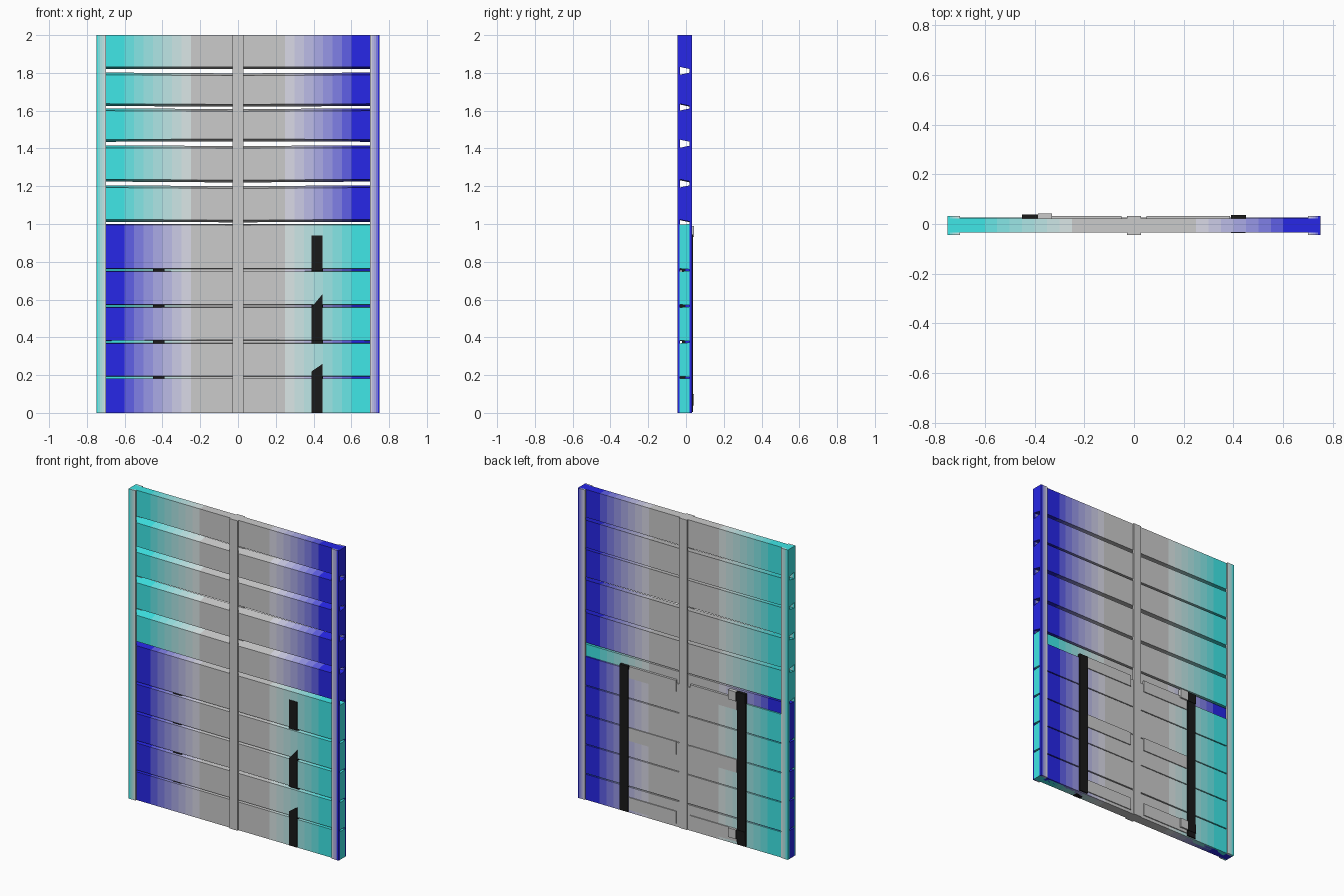
import bpy, random

if "Cube" in bpy.data.objects:
    bpy.data.objects.remove(bpy.data.objects["Cube"])

random.seed(4)
GREY, TEAL, BLUE, BLACK = (.8, .8, .8), (.05, .8, .8), (.02, .02, .8), (.01, .01, .01)
STEPS = 8
mats = {}


def material(name, col):
    if name not in mats:
        mats[name] = bpy.data.materials.new(name)
        mats[name].diffuse_color = (*col, 1)
    return mats[name]


def shade(t):
    """Tint from teal (t=-1) through grey (0) to blue (1)."""
    k = max(-STEPS, min(STEPS, round(t * STEPS)))
    end, f = (BLUE if k > 0 else TEAL), abs(k) / STEPS
    return material(f"tint_{k}", [g + (e - g) * f for g, e in zip(GREY, end)])


def board(name, xs, z, y, bevel=0, wobble=0, tint=None):
    """Board along x: one cross-section per x, narrower on the front face."""
    verts, faces = [], []
    n = len(xs)
    bend = [random.uniform(-wobble, wobble) for _ in range(4)]
    for x in xs:
        c = 1 - min(1, abs(x) / .75)          # bend is strongest mid-span
        lo, hi = z[0] + c * bend[0], z[1] + c * bend[1]
        verts += [(x, y[0], lo + bevel), (x, y[1], lo), (x, y[1], hi), (x, y[0], hi - bevel)]
    for i in range(n - 1):
        a = i * 4
        for j in range(4):
            k = (j + 1) % 4
            faces.append((a + j, a + 4 + j, a + 4 + k, a + k))
    faces += [(0, 1, 2, 3), tuple(n * 4 - 1 - i for i in range(4))]
    me = bpy.data.meshes.new(name)
    me.from_pydata(verts, [], faces)
    ob = bpy.data.objects.new(name, me)
    bpy.context.collection.objects.link(ob)
    if isinstance(tint, bpy.types.Material):
        me.materials.append(tint)
    elif tint:
        for p in me.polygons:
            m = shade(tint(p.center.x))
            if m.name not in me.materials:
                me.materials.append(m)
            p.material_index = me.materials.find(m.name)
    return ob


def span(x):
    """Grey in the middle, coloured toward both ends."""
    s = 1 if x > 0 else -1
    return s * max(0, min(1, (abs(x) - .24) / .4))


def columns(end):
    side = [.0, .12, .25, .30, .35, .40, .45, .50, .55, .60, .65, end]
    return [-x for x in reversed(side[1:])] + side


# upper spaced slats
for i, (a, b) in enumerate([(1.012, 1.205), (1.225, 1.415), (1.435, 1.612),
                            (1.625, 1.802), (1.82, 2.0)]):
    slat = board(f"upper_slat_{i}", columns(.75), (a, b), (-.035, .022), .012,
                 .006 if i < 4 else 0, span)
    if i == 4:                                # flat top edge
        for v in slat.data.vertices:
            if v.co.z > 1.95:
                v.co.z = 2.0

# lower front planks and the reversed layer behind them
for i in range(5):
    z0 = i * .19
    z1 = .182 + i * .19 if i < 4 else 1.0
    board(f"lower_front_plank_{i}", columns(.75), (z0, z1), (-.035, .018),
          .004 if i else 0, .002 if i else 0, lambda x: -span(x))
    board(f"lower_back_plank_{i}", columns(.70), (max(0, z0 - .02), min(.94, z0 + .164)),
          (-.005, .027), 0, .002 if i else 0, span)

# edge and centre battens, front and back
for face, y in (("front", (-.045, -.033)), ("back", (.018, .032))):
    board(f"centre_batten_{face}", [-.028, .028], (0, 2), y)
    for side in (-1, 1):
        xs = sorted(side * (.70 + .01 * k) for k in range(6))
        board(f"edge_batten_{face}_{side}", xs, (0, 2), y,
              tint=lambda x: (1 if x > 0 else -1) * (abs(x) - .70) / .045)

# black uprights on the back
black = material("black", BLACK)
for side in (-1, 1):
    board(f"back_upright_{side}", sorted((side * .39, side * .45)), (.005, .945),
          (-.02, .036), tint=black)
    # cross rails between upright and centre
    for j, z in enumerate(((.02, .10), (.465, .55), (.87, .945))):
        board(f"back_rail_{side}_{j}", sorted((side * .05, side * .385)), z, (.01, .033))

# upright showing through the front planks
for i, (a, b) in enumerate(((0, .26), (.38, .63), (.755, .94))):
    patch = board(f"upright_front_{i}", [.39, .448], (a, b), (-.037, 0), tint=black)
    for v in patch.data.vertices:
        if i < 2 and v.co.z > a + .1 and v.co.x < .4:
            v.co.z -= .04 + .03 * i

# small end blocks on the left upright
for i, z in enumerate(((.04, .10), (.93, .99))):
    board(f"end_block_{i}", [-.385, -.33], z, (.02, .043))
    board(f"end_block_cap_{i}", [-.45, -.385], z, (.02, .039), tint=black)

for m in bpy.data.materials:
    if m.users and not m.is_grease_pencil:
        m.use_nodes = True
        m.node_tree.nodes["Principled BSDF"].inputs["Base Color"].default_value = m.diffuse_color
